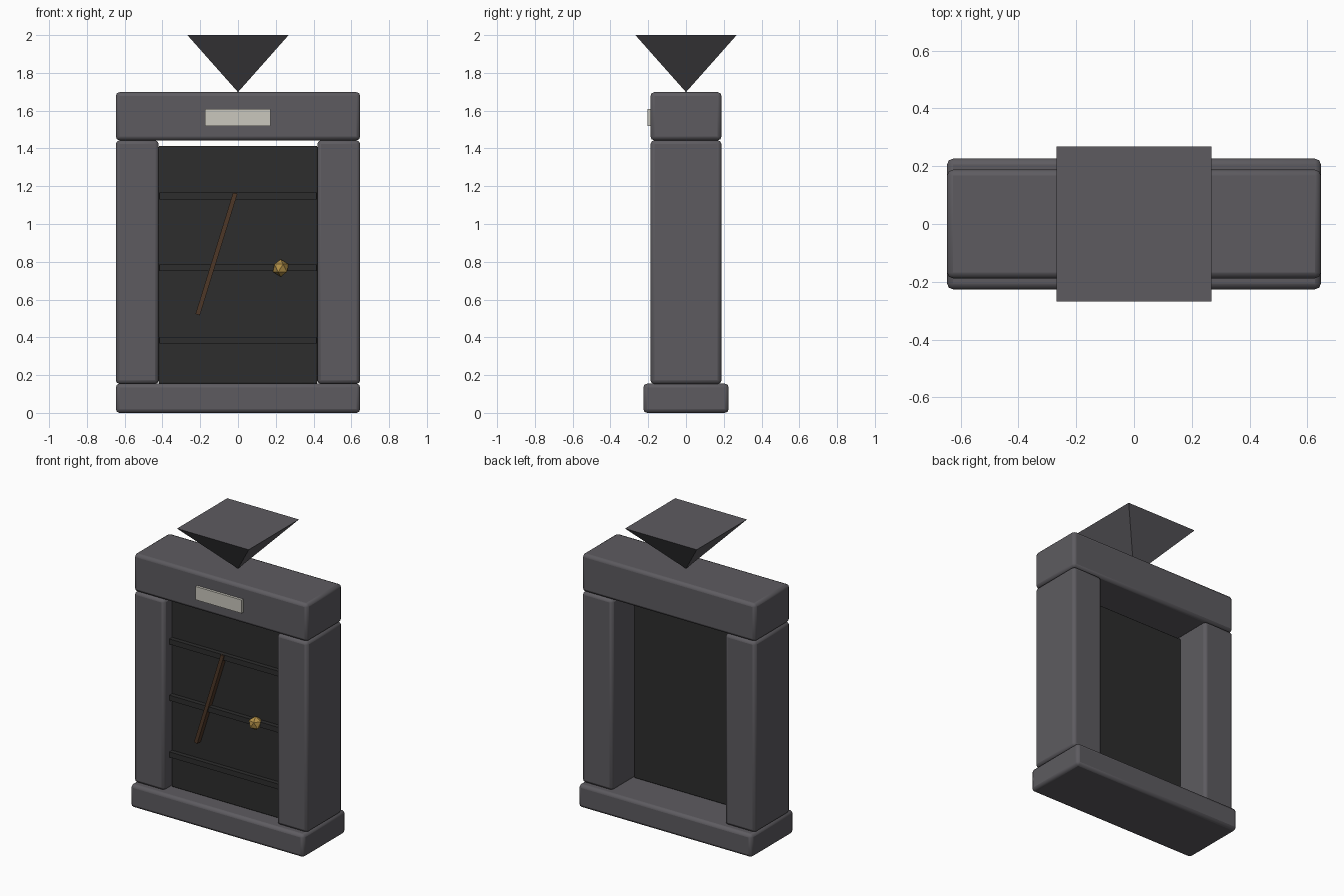
import bpy, bmesh, math
from mathutils import Matrix

if "Cube" in bpy.data.objects:
    bpy.data.objects.remove(bpy.data.objects["Cube"])


def material(name, rgb):
    m = bpy.data.materials.new(name)
    m.diffuse_color = (*rgb, 1)
    m.use_nodes = True
    m.node_tree.nodes["Principled BSDF"].inputs["Base Color"].default_value = m.diffuse_color
    return m


STONE = material("grey stone", (0.110, 0.105, 0.117))
DOOR = material("dark door", (0.026, 0.026, 0.026))
PLATE = material("pale plate", (0.59, 0.57, 0.51))
BROWN = material("brown wood", (0.075, 0.038, 0.02))
GOLD = material("gold", (0.45, 0.28, 0.065))


def finish(name, bm, mat):
    me = bpy.data.meshes.new(name)
    bm.to_mesh(me)
    bm.free()
    me.materials.append(mat)
    ob = bpy.data.objects.new(name, me)
    bpy.context.collection.objects.link(ob)
    return ob


def box(name, x, y, z, mat, bevel=0.0):
    """Box from (min, max) ranges, with optional rounded edges."""
    bm = bmesh.new()
    size = [r[1] - r[0] for r in (x, y, z)]
    mid = [(r[0] + r[1]) / 2 for r in (x, y, z)]
    bmesh.ops.create_cube(bm, size=1, matrix=Matrix.Diagonal((*size, 1)))
    ob = finish(name, bm, mat)
    ob.location = mid
    if bevel:
        mod = ob.modifiers.new("bevel", 'BEVEL')
        mod.width = bevel
        mod.segments = 2
        bpy.context.view_layer.objects.active = ob
        ob.select_set(True)
        bpy.ops.object.shade_smooth_by_angle(angle=math.radians(30))
        ob.select_set(False)
    return ob


# Stone frame
box("base_step", (-0.647, 0.647), (-0.226, 0.226), (0, 0.155), STONE, 0.02)
for side, s in (("left", -1), ("right", 1)):
    box(side + "_pillar", sorted((s * 0.42, s * 0.647)), (-0.188, 0.188),
        (0.153, 1.443), STONE, 0.02)
box("lintel", (-0.647, 0.647), (-0.188, 0.188), (1.443, 1.698), STONE, 0.02)

# Blank plate on the lintel
box("plate", (-0.174, 0.171), (-0.205, -0.18), (1.52, 1.61), PLATE)

# Door with three cross bands
box("door", (-0.42, 0.42), (-0.11, -0.045), (0.155, 1.413), DOOR, 0.006)
for z in (0.385, 0.768, 1.148):
    box("door_band", (-0.415, 0.415), (-0.14, -0.10), (z - 0.018, z + 0.018), DOOR)

# Slanted wooden bar and knob
bar = box("slanted_bar", (-0.126, -0.102), (-0.148, -0.108), (0.505, 1.178), BROWN)
bar.rotation_euler.y = math.radians(17.2)

bm = bmesh.new()
bmesh.ops.create_icosphere(bm, subdivisions=1, radius=0.046)
knob = finish("knob", bm, GOLD)
knob.location = (0.226, -0.135, 0.767)

# Upside-down pyramid balanced on top
bm = bmesh.new()
bmesh.ops.create_cone(bm, cap_ends=True, segments=4, radius1=0, radius2=0.268 * math.sqrt(2),
                      depth=0.302, matrix=Matrix.Rotation(math.pi / 4, 4, 'Z'))
bmesh.ops.remove_doubles(bm, verts=bm.verts, dist=0.0001)
bmesh.ops.recalc_face_normals(bm, faces=bm.faces)
top = finish("inverted_pyramid", bm, STONE)
top.location.z = 1.849
